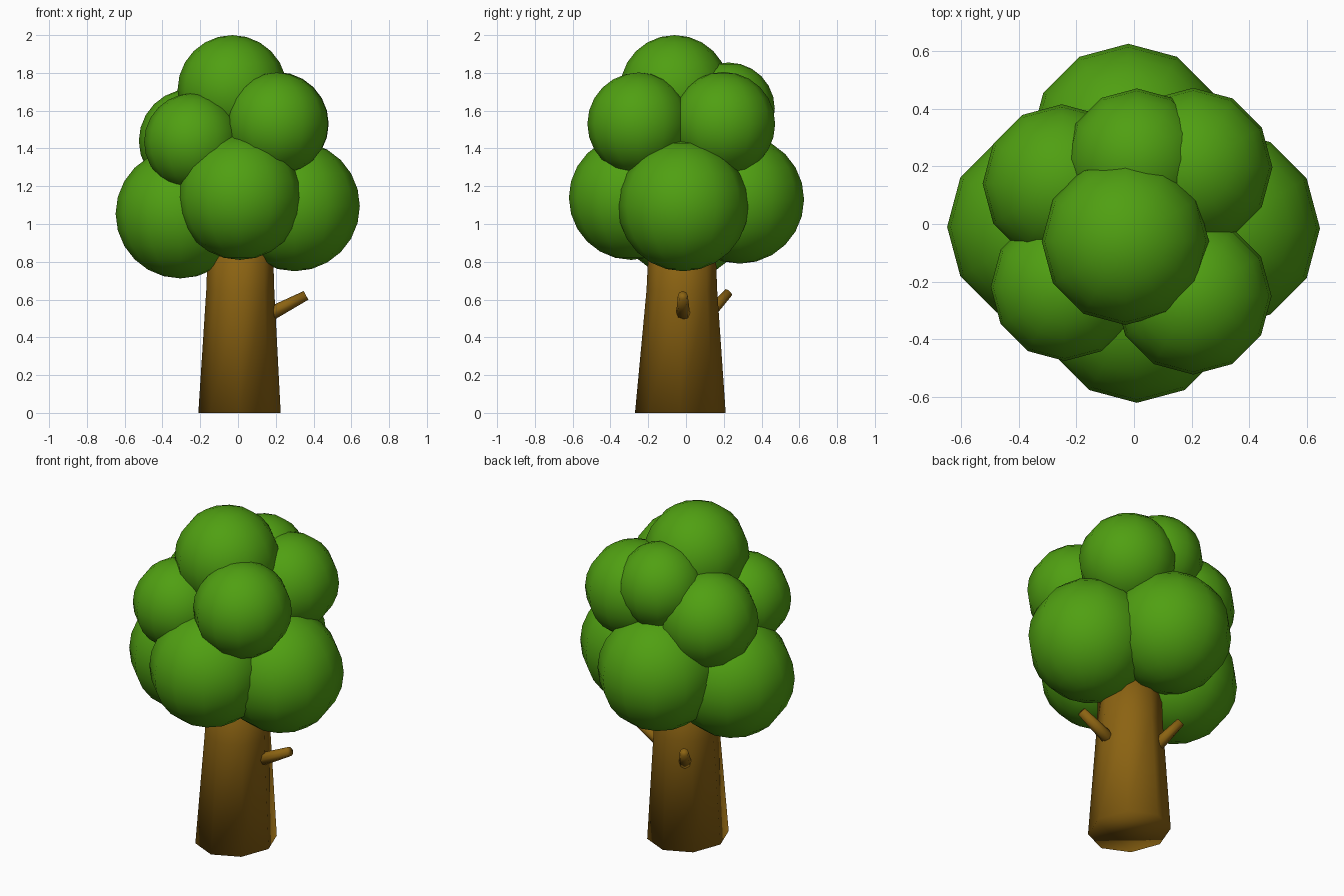
import bpy, bmesh
from math import cos, sin, pi
from mathutils import Vector

if "Cube" in bpy.data.objects:
    bpy.data.objects.remove(bpy.data.objects["Cube"])


def material(name, rgb):
    m = bpy.data.materials.new(name)
    m.diffuse_color = (*rgb, 1)
    m.use_nodes = True
    m.node_tree.nodes["Principled BSDF"].inputs["Base Color"].default_value = m.diffuse_color
    return m


green = material("leaf_green", (0.08, 0.35, 0.006))
brown = material("bark_brown", (0.26, 0.125, 0.006))


def finish(name, bm, mat):
    bmesh.ops.recalc_face_normals(bm, faces=bm.faces)
    for f in bm.faces:
        f.smooth = True
    me = bpy.data.meshes.new(name)
    bm.to_mesh(me)
    bm.free()
    me.materials.append(mat)
    ob = bpy.data.objects.new(name, me)
    bpy.context.collection.objects.link(ob)
    return ob


def loft(name, rings, mat):
    """Skin closed rings of points and cap both ends."""
    bm = bmesh.new()
    loops = [[bm.verts.new(p) for p in ring] for ring in rings]
    n = len(loops[0])
    for a, b in zip(loops, loops[1:]):
        for i in range(n):
            j = (i + 1) % n
            bm.faces.new((a[i], a[j], b[j], b[i]))
    bm.faces.new(loops[0][::-1])
    bm.faces.new(loops[-1])
    return finish(name, bm, mat)


def branch(name, start, end, r0, r1, sides=8):
    start, end = Vector(start), Vector(end)
    d = (end - start).normalized()
    u = d.cross(Vector((0, 0, 1))).normalized()
    v = d.cross(u)
    angles = [2 * pi * i / sides for i in range(sides)]
    rings = [[c + r * (u * cos(a) + v * sin(a)) for a in angles]
             for c, r in ((start, r0), (end, r1))]
    return loft(name, rings, brown)


# Trunk: eight-sided taper (cx, cy, z, rx, ry)
trunk_rings = [(0.008, -0.03, 0, 0.218, 0.24),
               (0.012, -0.022, 0.65, 0.18, 0.187),
               (0.013, -0.02, 1.0, 0.168, 0.172)]
loft("trunk", [[(cx + rx * cos(i * pi / 4), cy + ry * sin(i * pi / 4), z) for i in range(8)]
               for cx, cy, z, rx, ry in trunk_rings], brown)

# Branch stubs
branch("right_branch", (0.12, -0.015, 0.497), (0.36, -0.017, 0.622), 0.04, 0.026)
branch("back_branch", (-0.06, 0.09, 0.49), (-0.145, 0.225, 0.637), 0.038, 0.025)

# Foliage clumps: x, y, z, radius
clumps = {
    "crown_top": (-0.03, -0.06, 1.71, 0.29),
    "low_front": (0.01, -0.29, 1.14, 0.33),
    "low_back": (-0.02, 0.285, 1.13, 0.34),
    "low_left": (-0.305, -0.01, 1.055, 0.343),
    "low_right": (0.30, -0.015, 1.095, 0.345),
    "high_front_right": (0.205, -0.25, 1.53, 0.272),
    "high_front_left": (-0.24, -0.218, 1.435, 0.257),
    "high_back_right": (0.205, 0.197, 1.53, 0.275),
    "high_back_left": (-0.25, 0.14, 1.44, 0.275),
    "high_back": (0.01, 0.225, 1.61, 0.245),
}
for name, (x, y, z, r) in clumps.items():
    bm = bmesh.new()
    bmesh.ops.create_uvsphere(bm, u_segments=12, v_segments=12, radius=r)
    finish("foliage_" + name, bm, green).location = (x, y, z)
